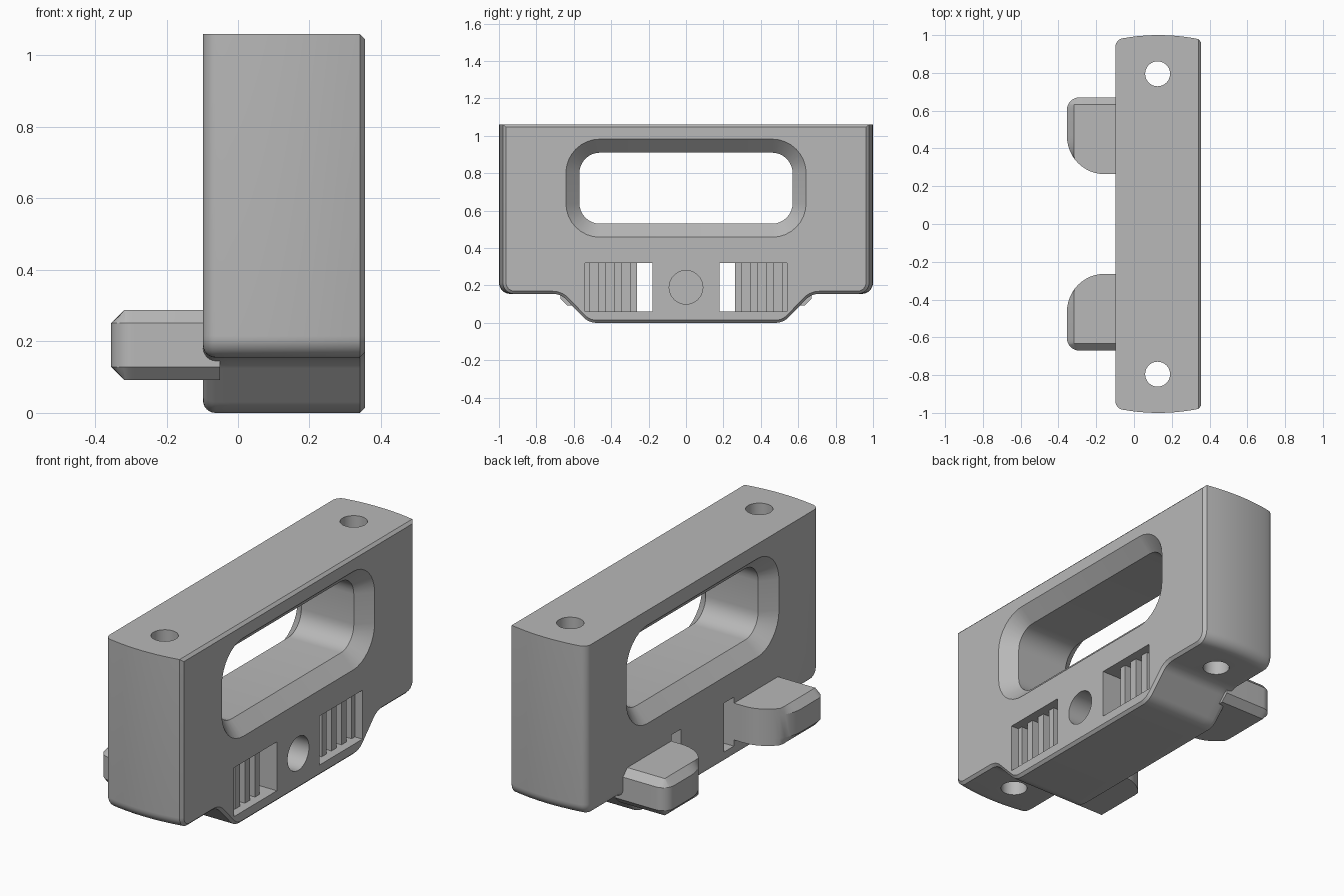
import bpy, bmesh, math
from mathutils import Vector

if "Cube" in bpy.data.objects:
    bpy.data.objects.remove(bpy.data.objects["Cube"], do_unlink=True)

grey = bpy.data.materials.new("plain_grey")
grey.use_nodes = True
GREY = (0.48, 0.48, 0.48, 1)
grey.diffuse_color = GREY
grey.node_tree.nodes["Principled BSDF"].inputs["Base Color"].default_value = GREY


def rounded(corners, steps=8):
    """Polygon from (u, v, radius) corners, each replaced by an arc."""
    out = []
    for i, (u, v, r) in enumerate(corners):
        p = Vector((u, v))
        if r == 0:
            out.append(p)
            continue
        a = (Vector(corners[i - 1][:2]) - p).normalized()
        b = (Vector(corners[(i + 1) % len(corners)][:2]) - p).normalized()
        half = a.angle(b) / 2
        centre = p + (a + b).normalized() * (r / math.sin(half))
        start = p + a * (r / math.tan(half)) - centre
        end = p + b * (r / math.tan(half)) - centre
        for k in range(steps + 1):
            t = k / steps
            turn = math.pi - 2 * half
            w0, w1 = math.sin((1 - t) * turn), math.sin(t * turn)
            out.append(centre + (start * w0 + end * w1) / math.sin(turn))
    return out


def inset(poly, d):
    """Shift a counter-clockwise polygon inward by d."""
    out = []
    for i, p in enumerate(poly):
        e0 = (p - poly[i - 1]).normalized()
        e1 = (poly[(i + 1) % len(poly)] - p).normalized()
        n0, n1 = Vector((-e0.y, e0.x)), Vector((-e1.y, e1.x))
        out.append(p + (n0 + n1) * (d / (1 + n0.dot(n1))))
    return out


def loft(name, rings):
    """Solid joining matching rings of 3D points."""
    bm = bmesh.new()
    loops = [[bm.verts.new(p) for p in ring] for ring in rings]
    n = len(loops[0])
    for a, b in zip(loops, loops[1:]):
        for i in range(n):
            j = (i + 1) % n
            bm.faces.new((a[i], a[j], b[j], b[i]))
    bm.faces.new(loops[0])
    bm.faces.new(loops[-1])
    bmesh.ops.remove_doubles(bm, verts=bm.verts, dist=0.0001)
    bmesh.ops.recalc_face_normals(bm, faces=bm.faces)
    mesh = bpy.data.meshes.new(name)
    bm.to_mesh(mesh)
    bm.free()
    mesh.materials.append(grey)
    obj = bpy.data.objects.new(name, mesh)
    bpy.context.collection.objects.link(obj)
    return obj


def box(name, x0, x1, y0, y1, z0, z1):
    return loft(name, [[(x, y0, z0), (x, y1, z0), (x, y1, z1), (x, y0, z1)] for x in (x0, x1)])


def cylinder(name, radius, place):
    """place maps (u, v, end) to a point; end is 0 or 1."""
    angles = [2 * math.pi * k / 40 for k in range(40)]
    return loft(name, [[place(radius * math.cos(a), radius * math.sin(a), end) for a in angles]
                       for end in (0, 1)])


def cut(obj, cutter):
    mod = obj.modifiers.new("cut", 'BOOLEAN')
    mod.object = cutter
    mod.operation = 'DIFFERENCE'
    mod.solver = 'EXACT'
    graph = bpy.context.evaluated_depsgraph_get()
    mesh = bpy.data.meshes.new_from_object(obj.evaluated_get(graph))
    obj.modifiers.clear()
    obj.data = mesh
    bpy.data.objects.remove(cutter, do_unlink=True)


def smooth(obj):
    bpy.ops.object.select_all(action='DESELECT')
    obj.select_set(True)
    bpy.context.view_layer.objects.active = obj
    bpy.ops.object.shade_smooth_by_angle(angle=math.radians(25))


# Body: stepped side profile, rounded on one face and chamfered on the other
BACK, FRONT, TOP = -0.098, 0.355, 1.06
half = [(0.52, 0, 0.1), (0.67, 0.155, 0.1), (1, 0.155, 0.06), (1, TOP, 0)]
profile = rounded(half + [(-u, v, r) for u, v, r in reversed(half)])
R, CH = 0.035, 0.014
stations = []
for k in range(7):
    a = math.pi / 2 * k / 6
    stations.append((BACK + R * (1 - math.cos(a)), R * (1 - math.sin(a)), True))
for k in range(1, 11):
    stations.append((BACK + R + (FRONT - CH - BACK - R) * k / 10, 0, True))
stations.append((FRONT, CH, False))


def body_ring(x, d, flat_top):
    bulge = 0.025 * ((x - 0.13) / 0.23) ** 2
    ring = []
    for p in inset(profile, d):
        y, z = p
        if abs(y) > 0.9:
            y -= math.copysign(bulge, y)
        if flat_top and z > 1:
            z = TOP
        ring.append((x, y, z))
    return ring


body = loft("handle_body", [body_ring(*s) for s in stations])

# Grip opening with chamfers on both faces
grip = rounded([(0.57, 0.53, 0.11), (0.57, 0.91, 0.11), (-0.57, 0.91, 0.11), (-0.57, 0.53, 0.11)])
W = 0.072
levels = [(BACK - 0.03, W + 0.03), (BACK + W, 0), (FRONT - W, 0), (FRONT + 0.03, W + 0.03)]
cut(body, loft("grip_cutter", [[(x, p.x, p.y) for p in inset(grip, -d)] for x, d in levels]))

# Blind round socket
cut(body, cylinder("socket_cutter", 0.09, lambda u, v, e: (0.08 + 0.4 * e, u, 0.19 + v)))

for s in (-1, 1):
    # Vertical screw hole
    cut(body, cylinder("screw_cutter", 0.066,
                       lambda u, v, e: (0.125 + u, 0.795 * s + v, -0.1 + 1.3 * e)))
    # Through slot, shallow recess and the grooves that leave upright fins
    cut(body, box("slot_cutter", -0.3, 0.5, s * 0.18, s * 0.262, 0.06, 0.32))
    cut(body, box("recess_cutter", 0.31, 0.5, s * 0.25, s * 0.54, 0.06, 0.32))
    for y in (0.30, 0.385, 0.47):
        cut(body, box("groove_cutter", 0.2, 0.4, s * y, s * (y + 0.043), 0.06, 0.32))
smooth(body)

# Latch hooks: rounded plan with chamfered outer end and outer side
TIP, SIDE = -0.355, 0.67
plan = rounded([(-0.05, 0.264, 0), (-0.05, SIDE, 0), (TIP, SIDE, 0.065), (TIP, 0.264, 0.2)], 12)
C = 0.037
for s, name in ((-1, "front_latch_hook"), (1, "back_latch_hook")):
    rings = []
    for z, c in ((0.092, C), (0.092 + C, 0), (0.288 - C, 0), (0.288, C)):
        rings.append([(max(p.x, TIP + c), s * min(p.y, SIDE - c), z) for p in plan])
    smooth(loft(name, rings))
